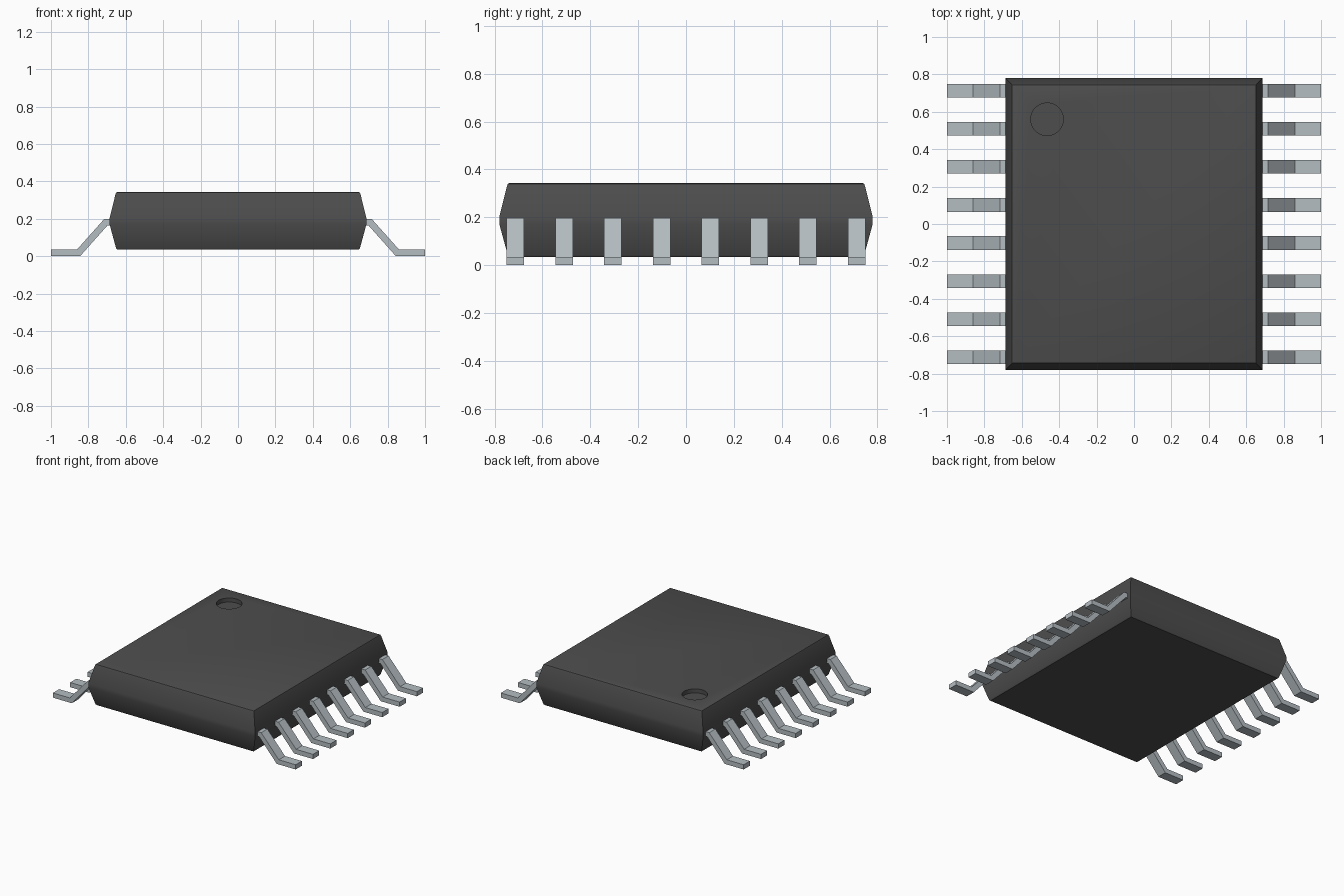
import bpy, bmesh, math

cube = bpy.data.objects.get("Cube")
if cube:
    bpy.data.objects.remove(cube, do_unlink=True)


def material(name, rgb, rough):
    m = bpy.data.materials.new(name)
    m.use_nodes = True
    m.diffuse_color = (*rgb, 1)
    b = m.node_tree.nodes["Principled BSDF"]
    b.inputs["Base Color"].default_value = (*rgb, 1)
    b.inputs["Roughness"].default_value = rough
    return m


BLACK = material("dark grey plastic", (0.075, 0.075, 0.075), 0.7)
METAL = material("pale grey metal", (0.46, 0.51, 0.54), 0.5)


def finish(name, bm, mat):
    bmesh.ops.recalc_face_normals(bm, faces=bm.faces)
    me = bpy.data.meshes.new(name)
    bm.to_mesh(me)
    bm.free()
    me.materials.append(mat)
    ob = bpy.data.objects.new(name, me)
    bpy.context.collection.objects.link(ob)
    return ob


# Package body: stacked rectangles, widest at the waist (inset, height)
HALF_X, HALF_Y = 0.687, 0.78
LAYERS = [(0.042, 0.035), (0.035, 0.043), (0.0, 0.172), (0.0, 0.202),
          (0.032, 0.331), (0.036, 0.340), (0.045, 0.344)]
bm = bmesh.new()
rings = []
for inset, z in LAYERS:
    x, y = HALF_X - inset, HALF_Y - inset
    rings.append([bm.verts.new(p) for p in
                  ((-x, -y, z), (x, -y, z), (x, y, z), (-x, y, z))])
for a, b in zip(rings, rings[1:]):
    for i in range(4):
        j = (i + 1) % 4
        bm.faces.new((a[i], a[j], b[j], b[i]))
bm.faces.new(rings[0][::-1])
bm.faces.new(rings[-1])
body = finish("package_body", bm, BLACK)

# Round pin-one dimple cut into the top
bpy.ops.mesh.primitive_cylinder_add(vertices=48, radius=0.087, depth=0.1,
                                    location=(-0.465, 0.56, 0.314 + 0.05))
cutter = bpy.context.object
cutter.name = "dimple_cutter"
cutter.data.materials.append(BLACK)
cutter.hide_render = True
mod = body.modifiers.new("dimple", 'BOOLEAN')
mod.operation = 'DIFFERENCE'
mod.solver = 'EXACT'
mod.object = cutter
bpy.ops.object.select_all(action='DESELECT')
body.select_set(True)
bpy.context.view_layer.objects.active = body
bpy.ops.object.modifier_apply(modifier=mod.name)
bpy.data.objects.remove(cutter, do_unlink=True)
bpy.ops.object.shade_smooth_by_angle(angle=math.radians(30))

# Gull-wing leads: one side profile (x, z) extruded along y
PROFILE = [(0.66, 0.198), (0.716, 0.198), (0.861, 0.035), (1.0, 0.035),
           (1.0, 0.0), (0.844, 0.0), (0.699, 0.163), (0.66, 0.163)]
PITCH, WIDTH, COUNT = 0.2037, 0.073, 8


def lead(name, side, y):
    bm = bmesh.new()
    f = bm.faces.new([bm.verts.new((side * x, y - WIDTH / 2, z))
                      for x, z in PROFILE])
    ext = bmesh.ops.extrude_face_region(bm, geom=[f])
    verts = [v for v in ext["geom"] if isinstance(v, bmesh.types.BMVert)]
    bmesh.ops.translate(bm, verts=verts, vec=(0, WIDTH, 0))
    finish(name, bm, METAL)


for side, label in ((1, "left"), (-1, "right")):
    for i in range(COUNT):
        lead(f"{label}_lead_{i + 1}", side, (i - (COUNT - 1) / 2) * PITCH)
